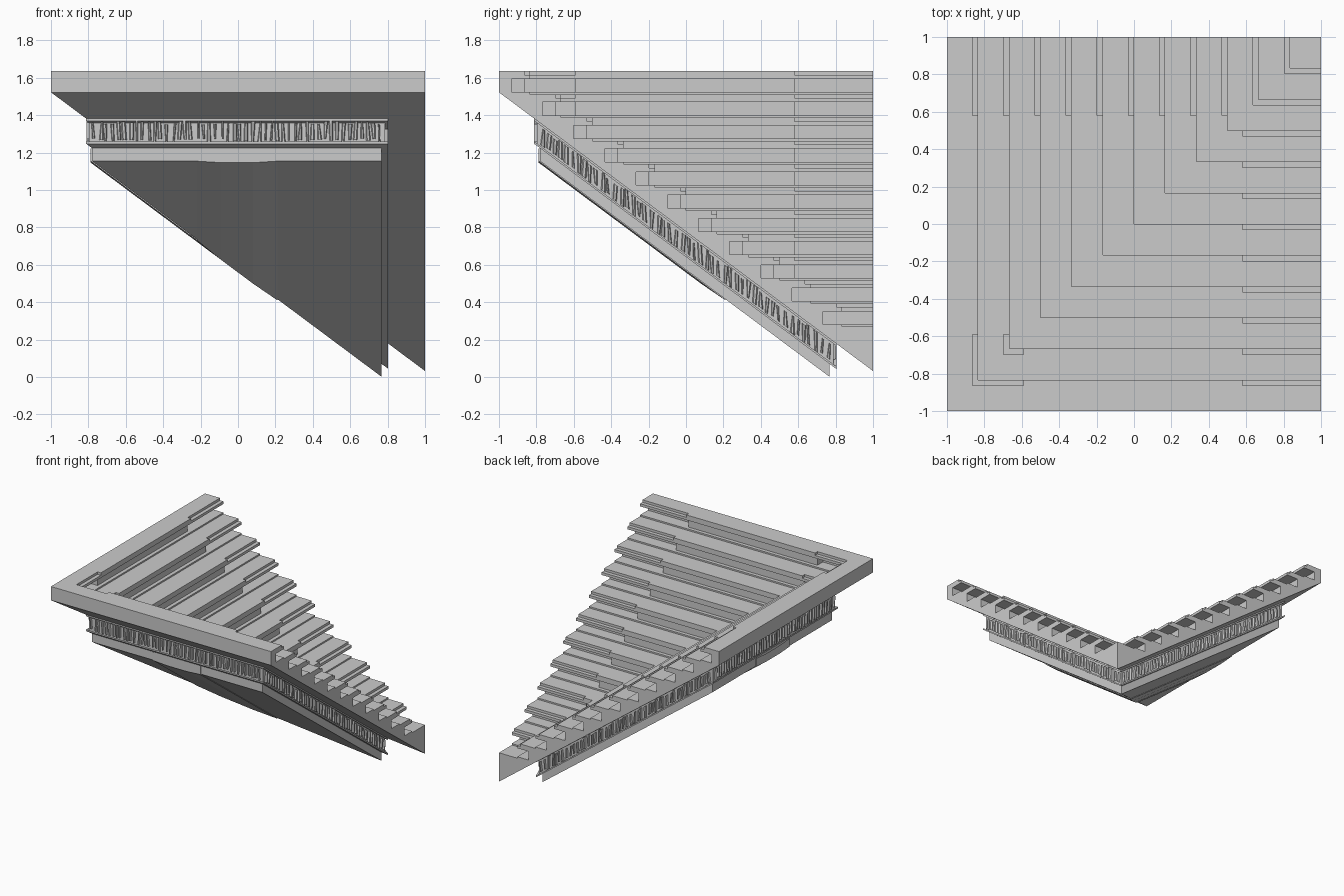
import bpy, bmesh, random

if "Cube" in bpy.data.objects:
    bpy.data.objects.remove(bpy.data.objects["Cube"])
random.seed(4)
SLOPE, PITCH = 0.745, 2 / 12
RISE = SLOPE * PITCH


def under(d, off=0.0):
    """Height of the sloping underside at distance coordinate d."""
    return 1.522 - SLOPE * (d + 1) - off


def quad_strip(bm, rows):
    for a, b in zip(rows, rows[1:]):
        for i in range(len(a) - 1):
            face(bm, [a[i], a[i + 1], b[i + 1], b[i]])


def face(bm, pts):
    """Face given in front-arm coordinates, plus its twin across the diagonal."""
    clean = []
    for p in pts:
        if not clean or max(abs(p[i] - clean[-1][i]) for i in range(3)) > 1e-5:
            clean.append(p)
    if len(clean) > 1 and max(abs(clean[0][i] - clean[-1][i]) for i in range(3)) < 1e-5:
        clean.pop()
    if len(clean) < 3:
        return
    bm.faces.new([bm.verts.new(p) for p in clean])
    bm.faces.new([bm.verts.new((p[1], p[0], p[2])) for p in reversed(clean)])


def finish(bm, name):
    bmesh.ops.remove_doubles(bm, verts=bm.verts, dist=1e-4)
    bmesh.ops.recalc_face_normals(bm, faces=bm.faces)
    me = bpy.data.meshes.new(name)
    bm.to_mesh(me)
    bm.free()
    bpy.context.collection.objects.link(bpy.data.objects.new(name, me))


def step_profile(k, end_zone):
    """Tread, nosing with rebate, and recessed riser of one step."""
    d0, z = -1 + k * PITCH, 1.635 - k * RISE
    d1 = d0 + PITCH
    if k == 11:
        return [(d0, z), (1.0, z)]
    reb, drop, dep = (0.03, 0.02, 0.10) if end_zone else (0.0, 0.0, 0.03)
    return [(d0, z), (d1 - reb, z), (d1 - reb, z - drop), (d1, z - drop),
            (d1, z - 0.042), (d1 - dep, z - 0.042), (d1 - dep, z - 0.112),
            (d1, z - 0.112), (d1, z - RISE)]


# Corner staircase: two mitred arms
bm = bmesh.new()
for k in range(12):
    mid, end = step_profile(k, False), step_profile(k, True)
    if k >= 9:
        stations = [(None, end), (1, end)]
    else:
        stations = [(None, mid), (0.58, mid), (0.58, end), (1, end)]
        if k < 2:
            stations = [(None, end), (-0.59, end), (-0.59, mid)] + stations[1:]
    rows = [[(d if t is None else t, d, z) for d, z in prof] for t, prof in stations]
    quad_strip(bm, rows)
    d0, d1 = end[0][0], end[-1][0]
    face(bm, [(1, d, z) for d, z in end] + [(1, d1, under(d1)), (1, d0, under(d0))])
face(bm, [(-1, -1, under(-1)), (1, -1, under(-1)), (1, 1, under(1))])
face(bm, [(-1, -1, under(-1)), (1, -1, under(-1)), (1, -1, 1.635), (-1, -1, 1.635)])
finish(bm, "corner_staircase")


def layer(name, lo, hi, top, bottom):
    """Hanging layer that follows the underside of the stairs."""
    bm = bmesh.new()
    a, b, c = (lo, lo), (hi, lo), (hi, hi)
    P = lambda p, off: (p[0], p[1], under(p[1], off))
    for off in (top, bottom):
        face(bm, [P(a, off), P(b, off), P(c, off)])
    for p, q in ((a, b), (b, c)):
        face(bm, [P(p, top), P(q, top), P(q, bottom), P(p, bottom)])
    finish(bm, name)


layer("frieze_core", -0.797, 0.787, 0.0, 0.13)
layer("frieze_top_rail", -0.812, 0.803, 0.0, 0.012)
layer("frieze_bottom_rail", -0.812, 0.803, 0.122, 0.135)
layer("soffit", -0.78, 0.768, 0.12, 0.204)

# Frieze relief: irregular upright carved slivers on outer and cut walls
bm = bmesh.new()
for wall in ("outer", "cut"):
    n = 48
    for i in range(n):
        s = -0.785 + 1.56 * (i + 0.5) / n + random.uniform(-.006, .006)
        lean = random.uniform(-.008, .008)
        w0, w1 = random.uniform(.004, .013), random.uniform(.004, .013)
        lo, hi = random.uniform(.105, .122), random.uniform(.012, .03)

        def P(t, off, depth):
            if wall == "outer":
                return (t, -0.797 - depth, under(-0.81, off))
            return (0.787 + depth, t, under(t, off))
        base = [P(s - w0, lo, 0), P(s + w0, lo, 0), P(s + w1 + lean, hi, 0), P(s - w1 + lean, hi, 0)]
        tip = [P(s - w0 * .5, lo, .014), P(s + w0 * .5, lo, .014),
               P(s + w1 * .5 + lean, hi, .014), P(s - w1 * .5 + lean, hi, .014)]
        face(bm, tip)
        for j in range(4):
            m = (j + 1) % 4
            face(bm, [base[j], base[m], tip[m], tip[j]])
finish(bm, "frieze_relief")

# Shallow bevelled rib under each arm of the soffit
bm = bmesh.new()
rib = [(-.22, .0, 1.222), (-.22, .006, 1.222), (-.09, .014, 1.212),
       (.08, .014, 1.212), (.21, .006, 1.222), (.21, .0, 1.222)]
rows = [[(x, -0.788, z), (x, -0.788, under(-0.788, .204 + h)), (x, x, under(x, .204 + h))]
        for x, h, z in rib]
quad_strip(bm, rows)
for r in (rows[1], rows[4]):
    face(bm, [r[0], r[1], (r[0][0], -0.775, r[1][2]), (r[0][0], -0.775, r[0][2])])
finish(bm, "soffit_rib")
